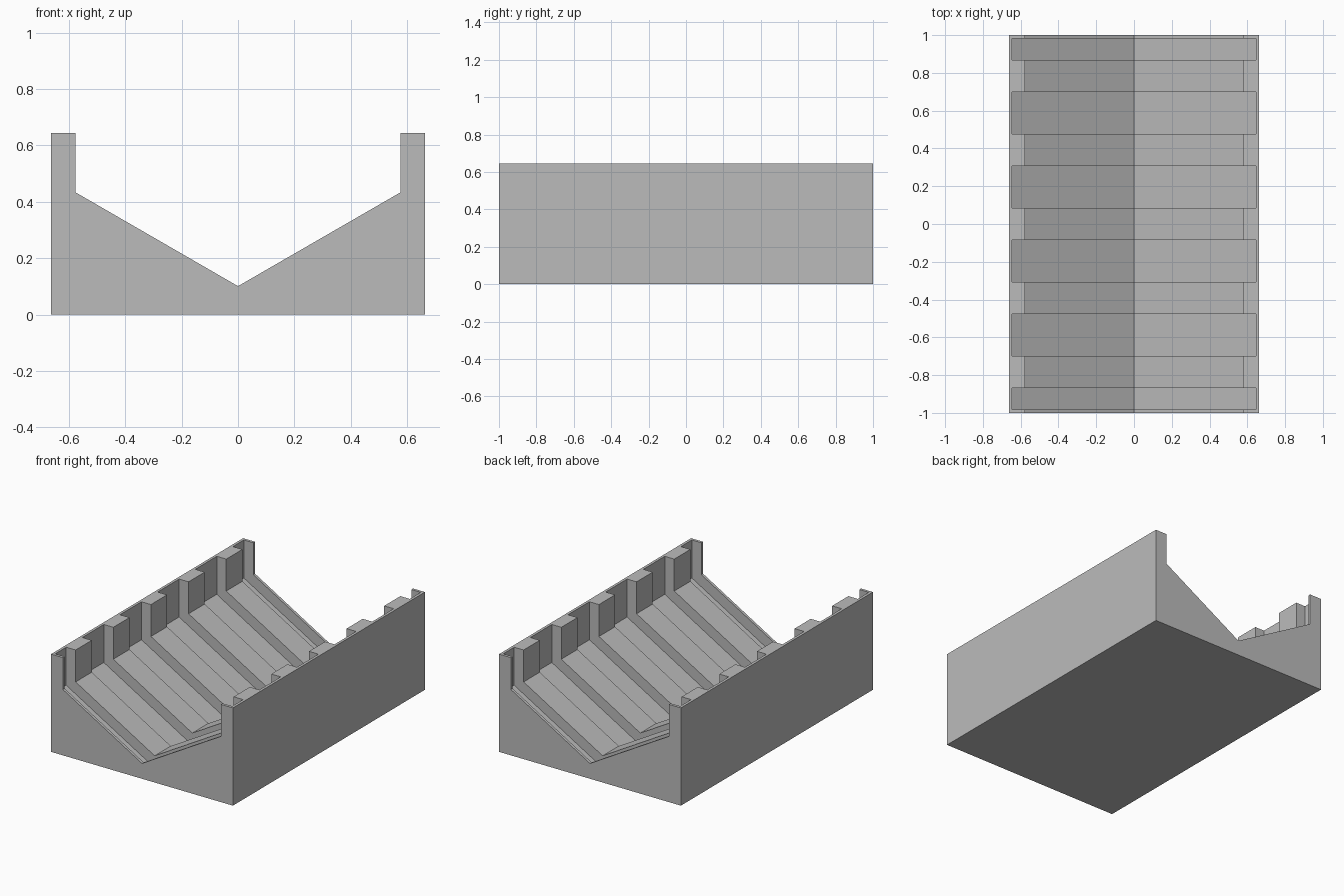
import bpy
import bmesh
import math

if "Cube" in bpy.data.objects:
    bpy.data.objects.remove(bpy.data.objects["Cube"], do_unlink=True)

HALF_W, HALF_L, HEIGHT = 0.663, 1.0, 0.644
CHANNEL_W, VALLEY_Z = 0.576, 0.101       # V channel half width and lowest point
POCKET_W, SHELL = 0.645, 0.018           # pocket half width and end wall thickness
RIB_PITCH, RIB_HALF = 0.392, 0.084
SLOPE = math.tan(math.radians(30))
POCKET_DROP = (POCKET_W - CHANNEL_W) / math.cos(math.radians(30))

grey = bpy.data.materials.new("plain grey")
grey.use_nodes = True
grey.diffuse_color = (0.5, 0.5, 0.5, 1)
grey.node_tree.nodes["Principled BSDF"].inputs["Base Color"].default_value = (0.5, 0.5, 0.5, 1)


def add_prism(bm, profile, y0, y1):
    """Extrude an xz profile from y0 to y1."""
    face = bm.faces.new([bm.verts.new((x, y0, z)) for x, z in profile])
    result = bmesh.ops.extrude_face_region(bm, geom=[face])
    verts = [v for v in result["geom"] if isinstance(v, bmesh.types.BMVert)]
    bmesh.ops.translate(bm, verts=verts, vec=(0, y1 - y0, 0))


def make_object(name, bm):
    bmesh.ops.recalc_face_normals(bm, faces=bm.faces)
    mesh = bpy.data.meshes.new(name)
    bm.to_mesh(mesh)
    bm.free()
    mesh.materials.append(grey)
    obj = bpy.data.objects.new(name, mesh)
    bpy.context.collection.objects.link(obj)
    return obj


def mirrored(right_half):
    """Close a profile given from the centre line outwards on +x."""
    return right_half + [(-x, z) for x, z in reversed(right_half) if x > 0]


# Cradle block with the V channel between two upright sides
bm = bmesh.new()
outline = [(0, VALLEY_Z), (CHANNEL_W, VALLEY_Z + CHANNEL_W * SLOPE),
           (CHANNEL_W, HEIGHT), (HALF_W, HEIGHT), (HALF_W, 0)]
add_prism(bm, mirrored(outline), -HALF_L, HALF_L)
cradle = make_object("ribbed_cradle", bm)

# Pockets between the five ribs and the thin end walls
bm = bmesh.new()
floor_z = VALLEY_Z - POCKET_DROP
pocket = mirrored([(0, floor_z), (POCKET_W, floor_z + POCKET_W * SLOPE),
                   (POCKET_W, HEIGHT + 0.2)])
start = -HALF_L + SHELL
for i in range(-2, 3):
    add_prism(bm, pocket, start, i * RIB_PITCH - RIB_HALF)
    start = i * RIB_PITCH + RIB_HALF
add_prism(bm, pocket, start, HALF_L - SHELL)
cutter = make_object("pocket_cutter", bm)
cutter.hide_render = True

# Cut the pockets and drop the cutter
cut = cradle.modifiers.new("pockets", "BOOLEAN")
cut.operation = "DIFFERENCE"
cut.solver = "EXACT"
cut.object = cutter
bpy.context.view_layer.objects.active = cradle
cradle.select_set(True)
bpy.ops.object.modifier_apply(modifier=cut.name)
bpy.data.objects.remove(cutter, do_unlink=True)
